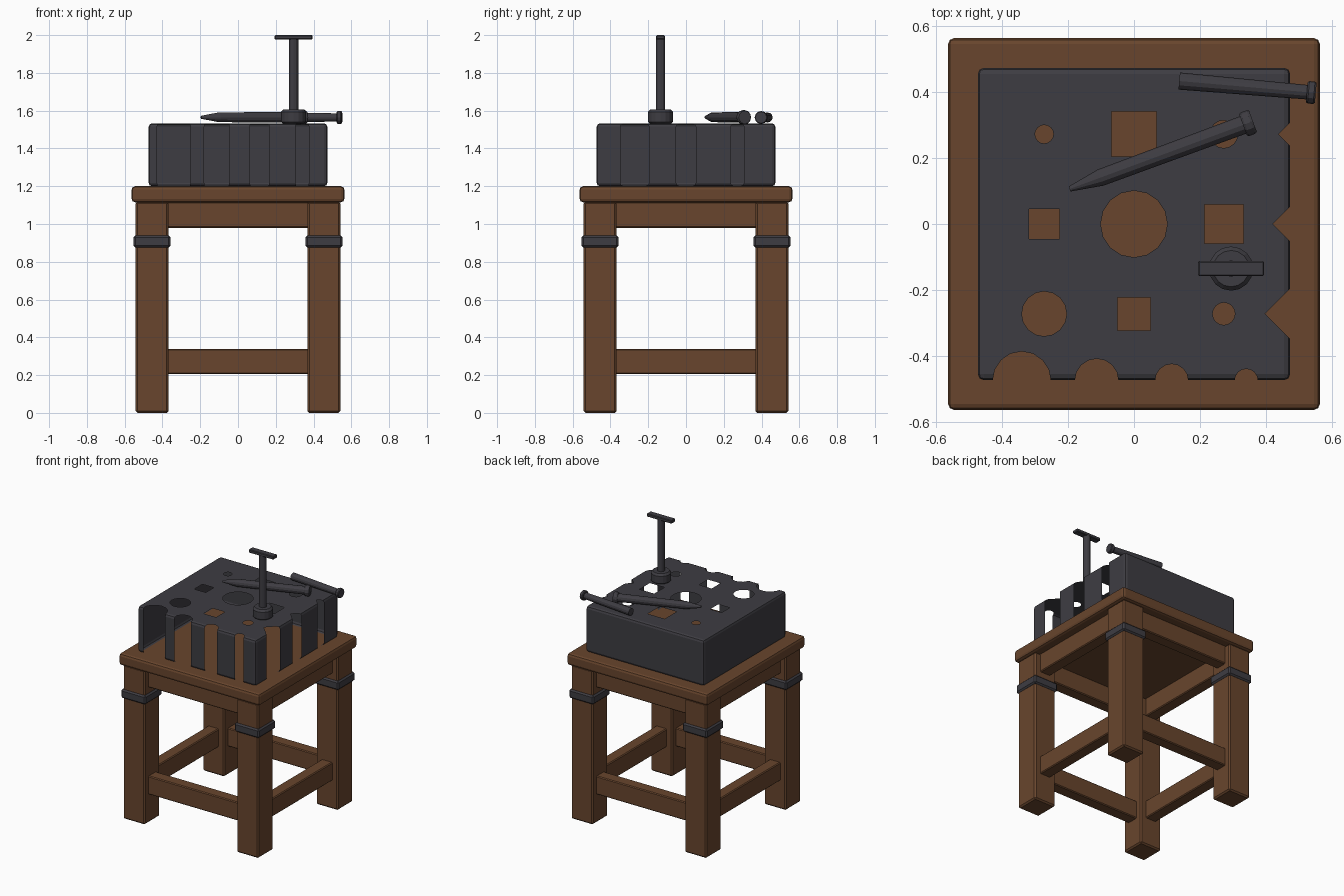
import bpy
import bmesh
from math import pi, sqrt
from mathutils import Matrix, Vector

cube = bpy.data.objects.get("Cube")
if cube:
    bpy.data.objects.remove(cube, do_unlink=True)


def material(name, rgb):
    m = bpy.data.materials.new(name)
    m.use_nodes = True
    m.diffuse_color = (*rgb, 1)
    bsdf = m.node_tree.nodes["Principled BSDF"]
    bsdf.inputs["Base Color"].default_value = (*rgb, 1)
    bsdf.inputs["Roughness"].default_value = 0.8
    return m


WOOD = material("brown wood", (0.14, 0.06, 0.026))
IRON = material("dark iron", (0.048, 0.046, 0.055))


def finish(name, bm, mat):
    mesh = bpy.data.meshes.new(name)
    bm.to_mesh(mesh)
    bm.free()
    mesh.materials.append(mat)
    obj = bpy.data.objects.new(name, mesh)
    bpy.context.collection.objects.link(obj)
    return obj


def box(name, lo, hi, mat, bevel=0.01, segments=1):
    """Bevelled box between two opposite corners."""
    lo, hi = Vector(lo), Vector(hi)
    bm = bmesh.new()
    bmesh.ops.create_cube(bm, size=1)
    bmesh.ops.scale(bm, vec=hi - lo, verts=bm.verts)
    bmesh.ops.translate(bm, vec=(lo + hi) / 2, verts=bm.verts)
    bmesh.ops.bevel(bm, geom=bm.edges[:], offset=bevel, segments=segments,
                    profile=0.5, affect='EDGES')
    return finish(name, bm, mat)


def prism(bm, x, y, r, sides, z0, z1, turn=0):
    m = Matrix.Translation((x, y, (z0 + z1) / 2)) @ Matrix.Rotation(turn, 4, 'Z')
    bmesh.ops.create_cone(bm, cap_ends=True, segments=sides, radius1=r,
                          radius2=r, depth=z1 - z0, matrix=m)


def turned(name, start, end, profile, mat, sides=12):
    """Solid of rings (distance, radius) along the line from start to end."""
    start, end = Vector(start), Vector(end)
    spin = (end - start).to_track_quat('Z', 'Y').to_matrix().to_4x4()
    place = Matrix.Translation(start) @ spin
    bm = bmesh.new()
    rings = []
    for dist, r in profile:
        ring = bmesh.ops.create_circle(
            bm, segments=sides, radius=r,
            matrix=place @ Matrix.Translation((0, 0, dist)))["verts"]
        rings.append(ring)
    for a, b in zip(rings, rings[1:]):
        for i in range(sides):
            j = (i + 1) % sides
            bm.faces.new((a[i], a[j], b[j], b[i]))
    bm.faces.new(rings[0])
    bm.faces.new(rings[-1])
    bmesh.ops.recalc_face_normals(bm, faces=bm.faces[:])
    return finish(name, bm, mat)


# Stand: top, legs and iron bands
box("table_top", (-0.563, -0.563, 1.115), (0.563, 0.563, 1.2), WOOD, 0.018, 2)
for sx, side in ((-1, "right"), (1, "left")):
    for sy, end in ((-1, "front"), (1, "back")):
        cx, cy = sx * 0.455, sy * 0.455
        for part, h, z0, z1, mat in (("leg", 0.0875, 0, 1.118, WOOD),
                                     ("band", 0.098, 0.875, 0.939, IRON)):
            box(f"{end}_{side}_{part}", (cx - h, cy - h, z0),
                (cx + h, cy + h, z1), mat)

# Aprons and stretchers between the legs
for part, z0, z1 in (("apron", 0.98, 1.118), ("stretcher", 0.205, 0.338)):
    for s, end, side in ((-1, "front", "right"), (1, "back", "left")):
        a, b = s * 0.455 - 0.043, s * 0.455 + 0.043
        box(f"{end}_{part}", (-0.375, a, z0), (0.375, b, z1), WOOD, 0.006)
        box(f"{side}_{part}", (a, -0.375, z0), (b, 0.375, z1), WOOD, 0.006)

# Forming block: cutters for round holes, square holes and edge grooves
HALF, BASE, TOP, EDGE = 0.473, 1.2, 1.533, 0.018
block = box("forming_block", (-HALF, -HALF, BASE), (HALF, HALF, TOP), IRON, EDGE, 2)
cut = bmesh.new()
P = 0.272
rounds = [(-P, P, 0.028), (P, P, 0.042), (0, 0, 0.101), (-P, -P, 0.068), (P, -P, 0.034)]
squares = [(0, P, 0.068), (-P, 0, 0.046), (P, 0, 0.059), (0, -P, 0.05)]
round_grooves = [(-0.34, 0.088), (-0.113, 0.066), (0.114, 0.05), (0.34, 0.035)]
vee_grooves = [(P, 0.036), (0, 0.053), (-P, 0.077)]
for x, y, r in rounds:
    prism(cut, x, y, r, 16, BASE - 0.1, TOP + 0.1)
for x, y, h in squares:
    prism(cut, x, y, h * sqrt(2), 4, BASE - 0.1, TOP + 0.1, pi / 4)
for x, r in round_grooves:
    prism(cut, x, -HALF - 0.001, r, 16, BASE - 0.1, TOP + 0.1)
for y, r in vee_grooves:
    prism(cut, HALF + 0.001, y, r, 4, BASE - 0.1, TOP + 0.1)
cutter = finish("block_cutter", cut, IRON)
cutter.hide_render = True
mod = block.modifiers.new("holes", 'BOOLEAN')
mod.operation = 'DIFFERENCE'
mod.solver = 'EXACT'
mod.object = cutter
bpy.context.view_layer.update()
deps = bpy.context.evaluated_depsgraph_get()
mesh = bpy.data.meshes.new_from_object(block.evaluated_get(deps))
block.modifiers.clear()
block.data = mesh
bpy.data.objects.remove(cutter, do_unlink=True)

# The block is an open shell: drop its underside and the cut walls
bm = bmesh.new()
bm.from_mesh(mesh)
drop = []
for f in bm.faces:
    c, n = f.calc_center_median(), f.normal
    ax, ay = abs(c.x), abs(c.y)
    on_wall = max(ax, ay) > HALF - 0.0015
    on_corner = min(ax, ay) > HALF - 1.2 * EDGE
    if n.z < -0.98 or (abs(n.z) < 0.1 and not (on_wall or on_corner)):
        drop.append(f)
bmesh.ops.delete(bm, geom=drop, context='FACES')
bm.to_mesh(mesh)
bm.free()

# Upright tool with a collar and a flat cross bar
TX, TY = 0.294, -0.135
turned("tool_collar", (TX, TY, TOP), (TX, TY, 2),
       [(0, 0.058), (0.008, 0.067), (0.06, 0.067), (0.074, 0.055)], IRON, 16)
turned("tool_shaft", (TX, TY, 1.59), (TX, TY, 2), [(0, 0.025), (0.39, 0.025)], IRON)
box("tool_cross_bar", (TX - 0.1, TY - 0.023, 1.977), (TX + 0.1, TY + 0.023, 2.0),
    IRON, 0.004)

# Loose punches lying on the block
turned("pointed_punch", (-0.195, 0.106, 1.565), (0.36, 0.311, 1.565),
       [(0, 0.008), (0.1, 0.026), (0.56, 0.028), (0.56, 0.034), (0.566, 0.038),
        (0.585, 0.038), (0.592, 0.034)], IRON)
turned("flat_punch", (0.137, 0.433, 1.564), (0.55, 0.397, 1.564),
       [(0, 0.026), (0.388, 0.022), (0.388, 0.03), (0.393, 0.034), (0.41, 0.034),
        (0.415, 0.03)], IRON)
